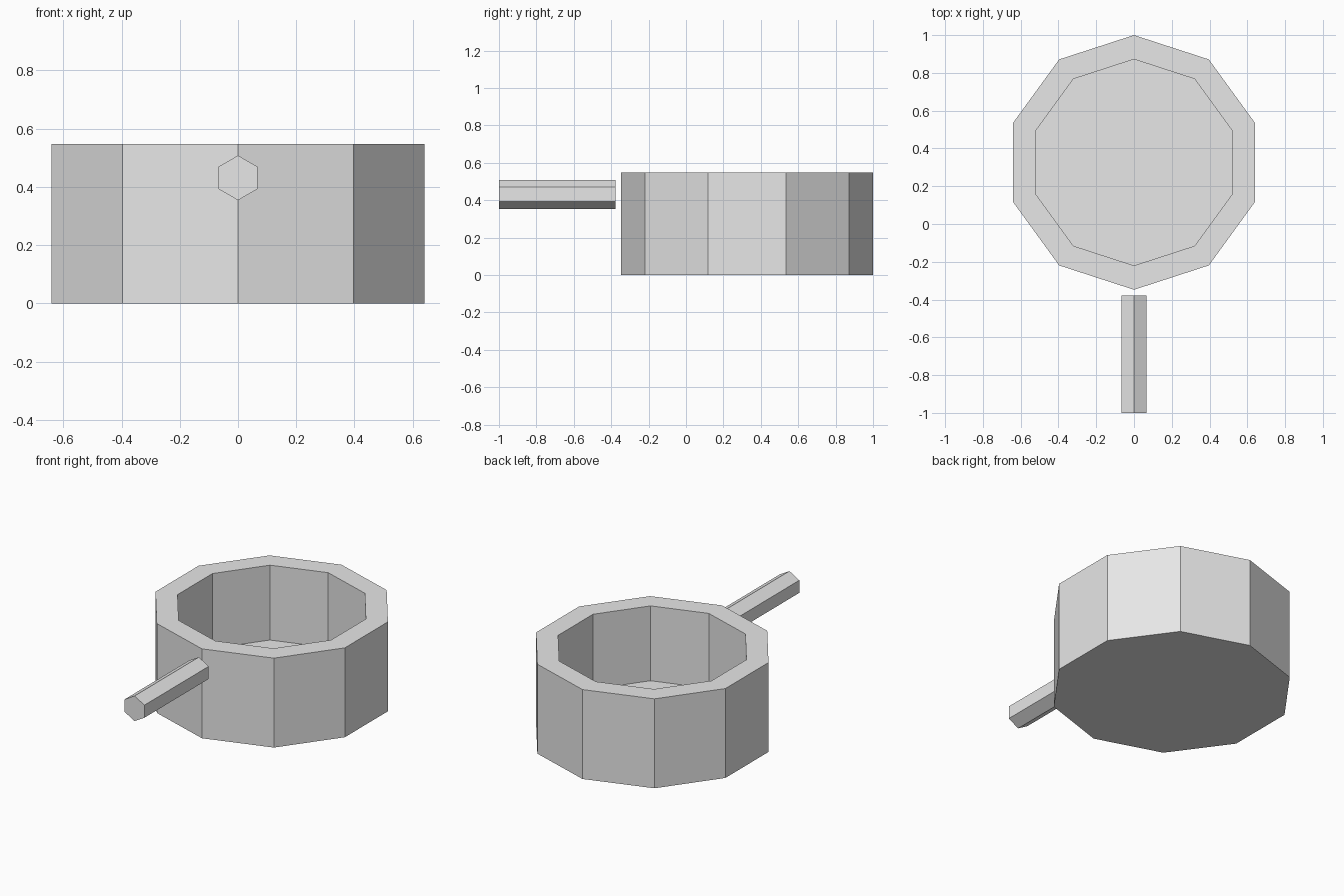
import bpy, bmesh, math
from mathutils import Matrix, Vector

if "Cube" in bpy.data.objects:
    bpy.data.objects.remove(bpy.data.objects["Cube"])

grey = bpy.data.materials.new("plain grey")
grey.diffuse_color = (0.8, 0.8, 0.8, 1)
grey.use_nodes = True
grey.node_tree.nodes["Principled BSDF"].inputs["Base Color"].default_value = grey.diffuse_color


def finish(bm, name):
    bmesh.ops.recalc_face_normals(bm, faces=bm.faces)
    mesh = bpy.data.meshes.new(name)
    bm.to_mesh(mesh)
    bm.free()
    mesh.materials.append(grey)
    obj = bpy.data.objects.new(name, mesh)
    bpy.context.collection.objects.link(obj)
    return obj


def ring(bm, sides, radius, z):
    """Polygon ring with one corner pointing towards +y."""
    angles = [math.pi / 2 + i * math.tau / sides for i in range(sides)]
    return [bm.verts.new((radius * math.cos(a), radius * math.sin(a), z)) for a in angles]


def lofted(name, sides, profile, matrix):
    """Closed solid through (radius, height) rings, capped at both ends."""
    bm = bmesh.new()
    rings = [ring(bm, sides, r, z) for r, z in profile]
    for a, b in zip(rings, rings[1:]):
        for i in range(sides):
            j = (i + 1) % sides
            bm.faces.new((a[i], a[j], b[j], b[i]))
    bm.faces.new(rings[0])
    bm.faces.new(rings[-1])
    bm.transform(matrix)
    return finish(bm, name)


# Ten-sided pot: base, outer wall, rim, inner wall, floor
lofted("pot", 10, [(0.674, 0), (0.674, 0.547), (0.546, 0.547), (0.546, 0.089)],
       Matrix.Translation((0, 0.326, 0)))

# Six-sided handle, laid along y in front of the pot
lofted("handle", 6, [(0.077, 0), (0.077, 0.622)],
       Matrix.Translation(Vector((0, -0.378, 0.431))) @ Matrix.Rotation(math.pi / 2, 4, 'X'))
